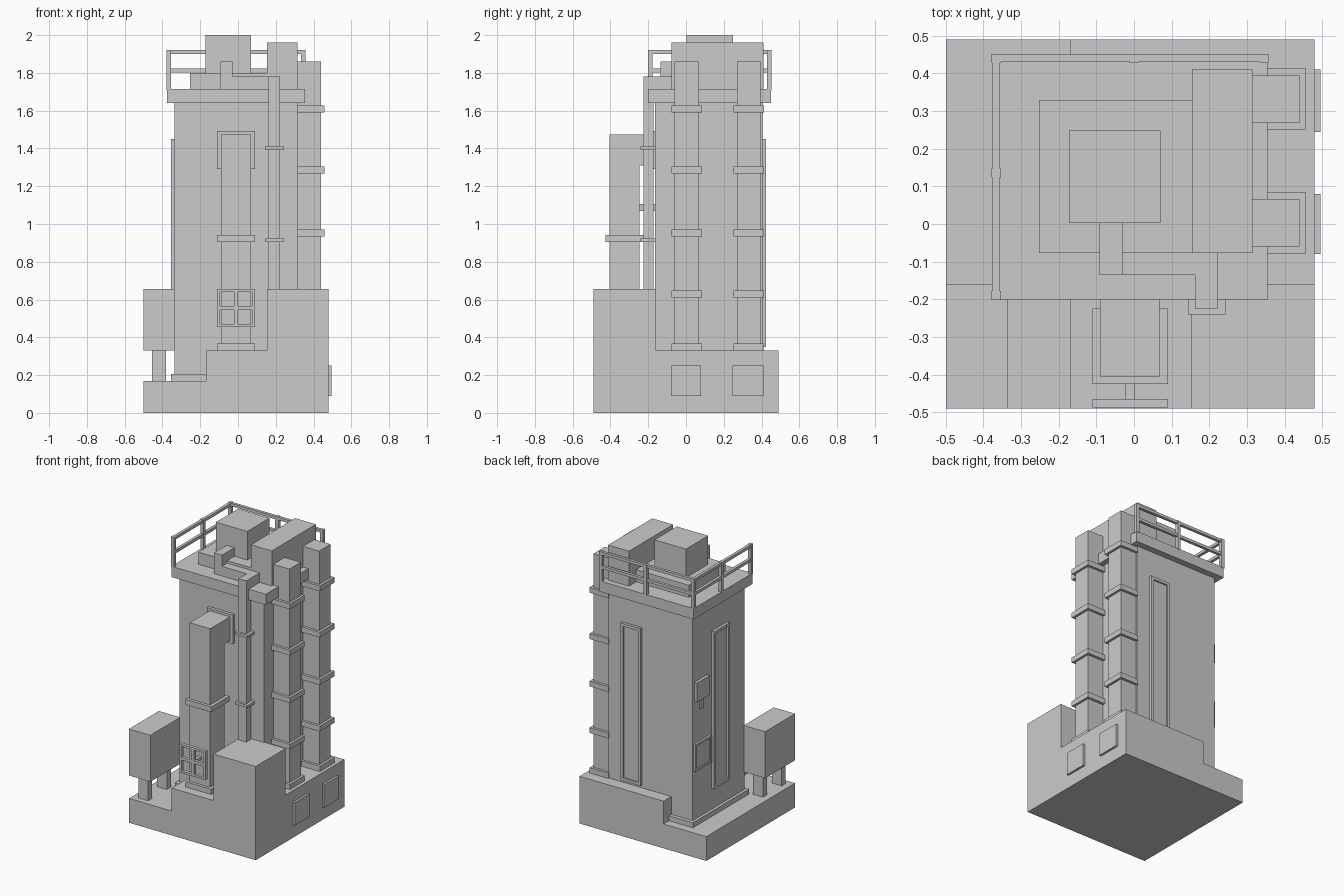
import bpy, bmesh


def boxes(name, *spans):
    """One object from boxes given as (x0, x1, y0, y1, z0, z1)."""
    bm = bmesh.new()
    for x0, x1, y0, y1, z0, z1 in spans:
        for v in bmesh.ops.create_cube(bm, size=1)["verts"]:
            v.co.x = x0 + (v.co.x + 0.5) * (x1 - x0)
            v.co.y = y0 + (v.co.y + 0.5) * (y1 - y0)
            v.co.z = z0 + (v.co.z + 0.5) * (z1 - z0)
    me = bpy.data.meshes.new(name)
    bm.to_mesh(me)
    bm.free()
    ob = bpy.data.objects.new(name, me)
    bpy.context.collection.objects.link(ob)
    return ob


def frame(u0, u1, w0, w1, t):
    """Four border bars of a rectangle, as (u0, u1, w0, w1)."""
    return [(u0, u0 + t, w0, w1), (u1 - t, u1, w0, w1),
            (u0 + t, u1 - t, w0, w0 + t), (u0 + t, u1 - t, w1 - t, w1)]


# stepped base
boxes("base_low_slab", (-0.5, -0.17, -0.49, 0.49, 0, 0.17))
boxes("base_mid_block", (-0.17, 0.48, -0.49, 0.49, 0, 0.33))
boxes("base_tall_block", (0.153, 0.48, -0.49, -0.16, 0.33, 0.655))
for i, (y0, y1) in enumerate([(-0.08, 0.08), (0.245, 0.41)]):
    boxes(f"base_side_plate_{i}", (0.475, 0.495, y0, y1, 0.09, 0.25))

# raised tank on two legs
boxes("side_tank", (-0.5, -0.335, -0.49, -0.16, 0.33, 0.655))
for i, y in enumerate((-0.45, -0.243)):
    boxes(f"tank_leg_{i}", (-0.455, -0.38, y, y + 0.043, 0.0, 0.34))

# tower, plinth and roof platform
boxes("tower", (-0.335, 0.315, -0.165, 0.405, 0.17, 1.65))
boxes("tower_plinth", (-0.355, -0.165, -0.19, 0.43, 0.17, 0.205))
boxes("roof_platform", (-0.375, 0.355, -0.2, 0.45, 1.64, 1.715))

# tall framed panels on the back and left walls
boxes("back_panel", (0.055, 0.21, 0.4, 0.413, 0.35, 1.45),
      *[(a, b, 0.4, 0.424, c, d) for a, b, c, d in frame(0.055, 0.21, 0.35, 1.45, 0.02)])
boxes("left_panel", (-0.343, -0.33, 0.02, 0.195, 0.35, 1.45),
      *[(-0.355, -0.33, a, b, c, d) for a, b, c, d in frame(0.02, 0.195, 0.35, 1.45, 0.02)])

# small hatch and meter box on the left wall
boxes("left_hatch", (-0.343, -0.33, 0.215, 0.395, 0.545, 0.735),
      *[(-0.35, -0.33, a, b, c, d) for a, b, c, d in frame(0.215, 0.395, 0.545, 0.735, 0.015)])
boxes("meter_box", (-0.355, -0.33, 0.245, 0.385, 1.03, 1.165),
      (-0.348, -0.33, 0.3, 0.33, 0.96, 1.03))

# twin banded columns on the right wall
for i, y in enumerate((0.003, 0.332)):
    boxes(f"column_{i}", (0.31, 0.44, y - 0.063, y + 0.063, 0.33, 1.86))
    for j, z in enumerate((0.33, 0.61, 0.935, 1.267, 1.59)):
        boxes(f"column_{i}_band_{j}", (0.312, 0.457, y - 0.081, y + 0.081, z, z + 0.037))

# front duct with its elbow, wall flange and bands
boxes("front_duct", (-0.09, 0.068, -0.405, -0.245, 0.33, 1.475))
boxes("duct_elbow", (-0.09, 0.068, -0.25, -0.16, 1.31, 1.475))
boxes("duct_flange", (-0.11, 0.09, -0.186, -0.16, 1.29, 1.492))
boxes("duct_strut", (-0.03, 0.01, -0.25, -0.16, 1.07, 1.105))
for i, z in enumerate((0.33, 0.905)):
    boxes(f"duct_band_{i}", (-0.11, 0.09, -0.425, -0.225, z, z + 0.037))

# intake grille standing in front of the duct
bars = frame(-0.11, 0.09, 0.455, 0.655, 0.015)
bars += [(-0.02, 0.0, 0.47, 0.64), (-0.095, -0.02, 0.545, 0.565), (0, 0.075, 0.545, 0.565)]
boxes("grille_frame", *[(a, b, -0.488, -0.465, c, d) for a, b, c, d in bars])
boxes("grille_stem", (-0.022, 0.002, -0.467, -0.4, 0.545, 0.565))

# roof machinery
boxes("roof_unit_base", (-0.253, 0.16, -0.077, 0.33, 1.71, 1.8))
boxes("roof_unit", (-0.173, 0.07, 0.003, 0.248, 1.8, 2.0))
boxes("roof_long_box", (0.154, 0.315, -0.077, 0.41, 1.71, 1.96))

# square pipe from the roof unit down the front wall
boxes("roof_pipe",
      (-0.092, -0.03, -0.135, 0.005, 1.8, 1.86),
      (-0.092, -0.03, -0.135, -0.076, 1.715, 1.8),
      (-0.03, 0.222, -0.135, -0.076, 1.715, 1.782),
      (0.162, 0.222, -0.225, -0.135, 1.715, 1.782),
      (0.162, 0.222, -0.225, -0.173, 0.64, 1.715))
for i, z in enumerate((0.905, 1.393)):
    boxes(f"pipe_bracket_{i}", (0.143, 0.243, -0.24, -0.16, z, z + 0.018))

# roof railing along the left and back edges
posts = [(-0.366, -0.19), (-0.366, 0.135), (-0.366, 0.44), (0, 0.44), (0.345, 0.44)]
for i, (x, y) in enumerate(posts):
    boxes(f"rail_post_{i}", (x - 0.012, x + 0.012, y - 0.012, y + 0.012, 1.71, 1.922))
for i, z in enumerate((1.803, 1.9)):
    boxes(f"rail_left_{i}", (-0.376, -0.356, -0.19, 0.44, z, z + 0.02))
    boxes(f"rail_back_{i}", (-0.366, 0.345, 0.43, 0.45, z, z + 0.02))
